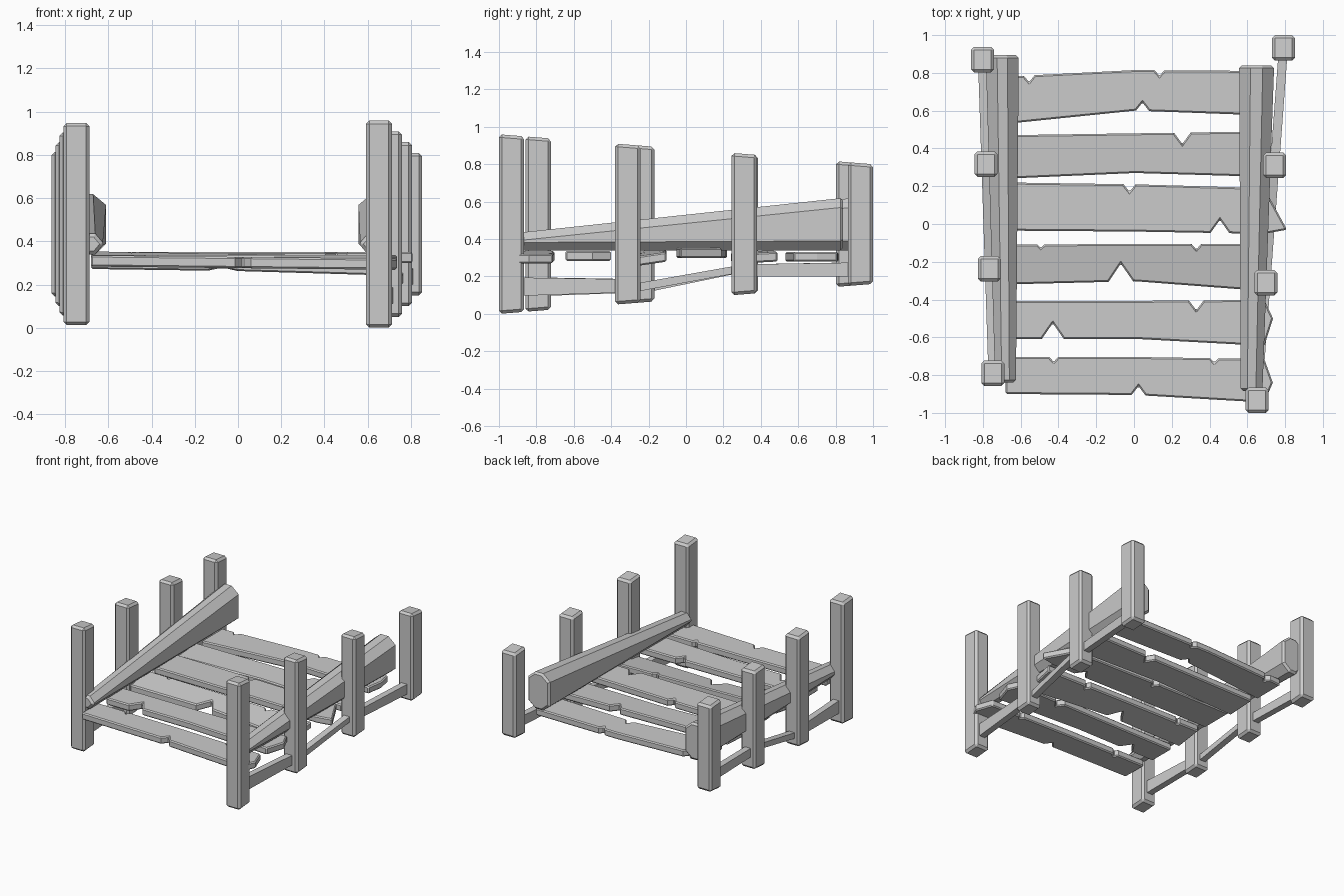
import bpy, bmesh

if "Cube" in bpy.data.objects:
    bpy.data.objects.remove(bpy.data.objects["Cube"])

def loft(name, a, b, bevel=0.0, angle=0.5):
    """Solid between two matching loops of points."""
    n = len(a)
    bm = bmesh.new()
    va, vb = [bm.verts.new(p) for p in a], [bm.verts.new(p) for p in b]
    bm.faces.new(va)
    bm.faces.new(vb)
    for i in range(n):
        j = (i + 1) % n
        bm.faces.new((va[i], va[j], vb[j], vb[i]))
    bmesh.ops.recalc_face_normals(bm, faces=bm.faces[:])
    me = bpy.data.meshes.new(name)
    bm.to_mesh(me)
    bm.free()
    ob = bpy.data.objects.new(name, me)
    bpy.context.collection.objects.link(ob)
    if bevel:
        m = ob.modifiers.new("edge_bevel", 'BEVEL')
        m.width = bevel
        m.segments = 1
        m.limit_method = 'ANGLE'
        m.angle_limit = angle

def mix(a, b, t):
    return a + (b - a) * t

def chamfered(x0, x1, y, z0, z1, cx=0.0, cz=0.0):
    """Cross-section in the xz plane; a plain rectangle without chamfers."""
    if not cx:
        return [(x0, y, z0), (x1, y, z0), (x1, y, z1), (x0, y, z1)]
    return [(x0 + cx, y, z0), (x1 - cx, y, z0), (x1, y, z0 + cz), (x1, y, z1 - cz),
            (x1 - cx, y, z1), (x0 + cx, y, z1), (x0, y, z1 - cz), (x0, y, z0 + cz)]

def post(name, x, y):
    """Square post whose height shrinks towards the back."""
    ring = [(x + sx * 0.061, y + sy * 0.0675) for sx, sy in ((-1, -1), (1, -1), (1, 1), (-1, 1))]
    ends = [[(px, py, 0.48 + s * (0.40 - 0.08 * py)) for px, py in ring] for s in (-1, 1)]
    loft(name, *ends, 0.016)

# rows of four posts and the low rails between them
rail_z = [((0.095, 0.195), (0.115, 0.185)), ((0.11, 0.155), (0.225, 0.265)), ((0.20, 0.265), (0.20, 0.275))]
for side, front, back in (("left", (-0.747, -0.79), (-0.802, 0.87)),
                          ("right", (0.652, -0.9325), (0.791, 0.9325))):
    row = [tuple(mix(f, b, k / 3) for f, b in zip(front, back)) for k in range(4)]
    for k, p in enumerate(row):
        post(f"{side}_post_{k + 1}", *p)
    for k, zs in enumerate(rail_z):
        loft(f"{side}_low_rail_{k + 1}",
             *[chamfered(x - 0.024, x + 0.024, y, *z) for (x, y), z in zip(row[k:k + 2], zs)])

# tapered eight-sided logs, thin at the front
for side, f, b in (("left", (-0.735, -0.625, -0.84), (-0.785, -0.61, 0.895)),
                   ("right", (0.565, 0.68, -0.885), (0.557, 0.742, 0.84))):
    loft(f"{side}_log", chamfered(*f, 0.34, 0.435, 0.035, 0.042),
         chamfered(*b, 0.34, 0.62, 0.06, 0.05), 0.02, 1.1)

def edge(x0, x1, ys, notches, sign):
    """Plank edge through three heights with V-shaped notches cut inward."""
    def y_at(x):
        t = 2 * (x - x0) / (x1 - x0)
        return mix(ys[0], ys[1], t) if t < 1 else mix(ys[1], ys[2], t - 1)
    pts = [(x0, ys[0]), ((x0 + x1) / 2, ys[1]), (x1, ys[2])]
    for x, d in notches:
        w = 0.008 + 0.6 * d
        pts = [p for p in pts if abs(p[0] - x) > w]
        pts += [(x - w, y_at(x - w)), (x, y_at(x) - sign * d), (x + w, y_at(x + w))]
    return sorted(pts)

def plank(name, back, back_cuts, front, front_cuts, tip, z, roll=0.0, x0=-0.68):
    x1 = 0.69
    pts = edge(x0, x1, back, back_cuts, 1) + [tip] + edge(x0, x1, front, front_cuts, -1)[::-1]
    yc = (back[1] + front[1]) / 2
    loft(name, *[[(x, y, mix(*z, (x + 0.7) / 1.4) + roll * (y - yc) + dz) for x, y in pts]
                 for dz in (-0.026, 0.026)], 0.008, 1.2)

# six broken planks, from back to front
plank("plank_1", (.78, .815, .81), [(-.555, .035), (.135, .03)],
      (.53, .60, .575), [(.045, .045)], (.71, .70), (.305, .305))
plank("plank_2", (.47, .48, .49), [(.256, .06)],
      (.24, .27, .25), [], (.70, .36), (.31, .30), 0.05)
plank("plank_3", (.22, .21, .19), [(-.024, .04)],
      (-.035, -.04, -.052), [(.455, .07)], (.81, -.03), (.325, .325))
plank("plank_4", (-.11, -.105, -.105), [(-.493, .018), (.33, .03)],
      (-.32, -.303, -.355), [(-.07, .095)], (.68, -.25), (.315, .29), 0.15)
plank("plank_5", (-.407, -.407, -.402), [(.33, .052)],
      (-.608, -.608, -.645), [(-.43, .083)], (.736, -.50), (.31, .31))
plank("plank_6", (-.704, -.704, -.715), [(-.425, .026), (.425, .024)],
      (-.90, -.905, -.945), [(.024, .048)], (.735, -.84), (.31, .295))
